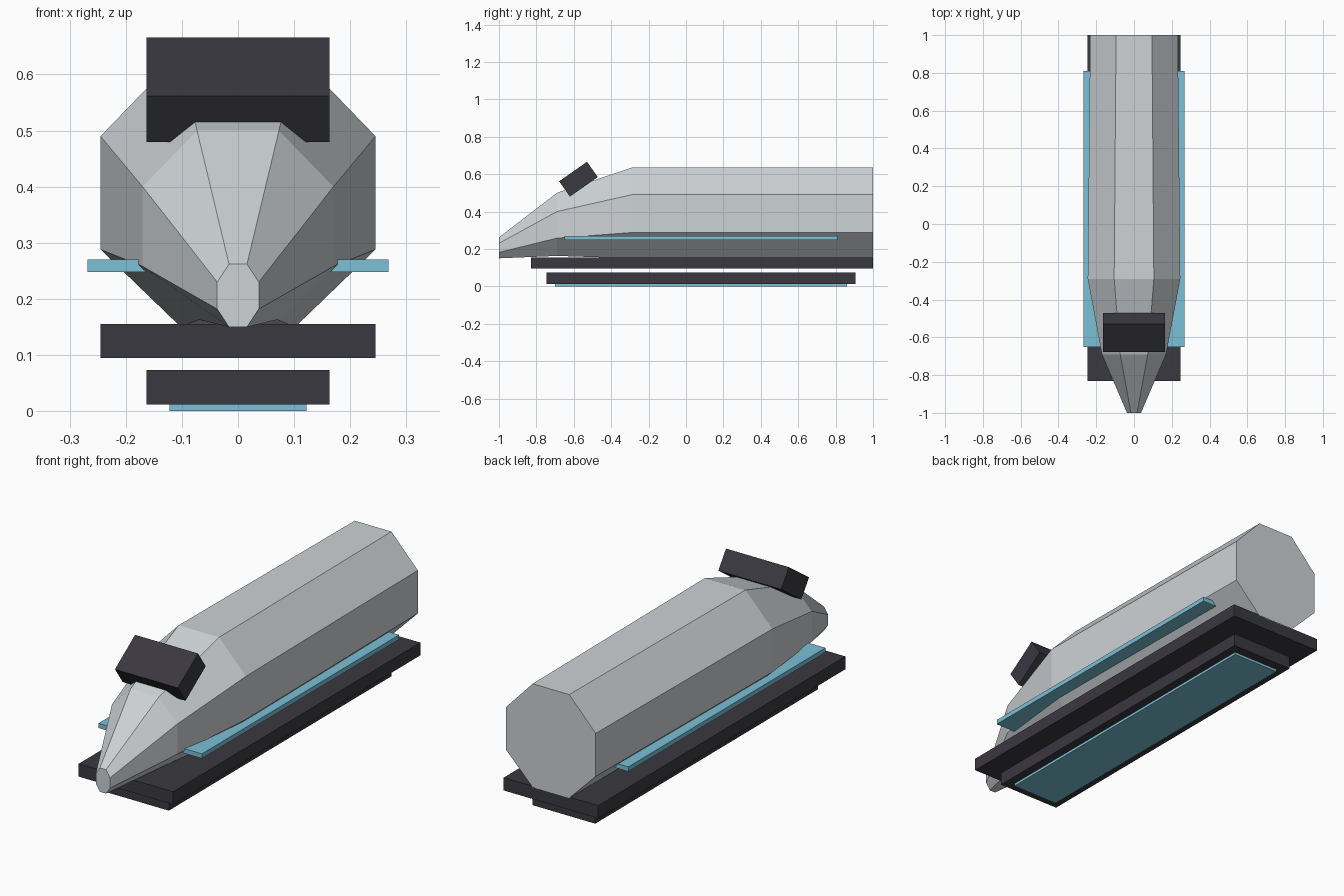
import bpy
import bmesh
import math

cube = bpy.data.objects.get("Cube")
if cube:
    bpy.data.objects.remove(cube, do_unlink=True)


def material(name, rgb):
    mat = bpy.data.materials.new(name)
    mat.use_nodes = True
    mat.diffuse_color = (*rgb, 1)
    mat.node_tree.nodes["Principled BSDF"].inputs["Base Color"].default_value = (*rgb, 1)
    return mat


silver = material("silver grey", (0.61, 0.645, 0.665))
dark = material("dark grey", (0.042, 0.040, 0.050))
blue = material("light blue", (0.20, 0.53, 0.67))


def add_object(name, bm, mat):
    bmesh.ops.recalc_face_normals(bm, faces=bm.faces)
    mesh = bpy.data.meshes.new(name)
    bm.to_mesh(mesh)
    bm.free()
    mesh.materials.append(mat)
    obj = bpy.data.objects.new(name, mesh)
    bpy.context.collection.objects.link(obj)
    return obj


def box(name, mat, x, y, z):
    """Box filling the given (low, high) ranges, with its origin at its centre."""
    bm = bmesh.new()
    bmesh.ops.create_cube(bm, size=1)
    ranges = (x, y, z)
    bmesh.ops.scale(bm, verts=bm.verts, vec=[b - a for a, b in ranges])
    obj = add_object(name, bm, mat)
    obj.location = [(a + b) / 2 for a, b in ranges]
    return obj


# Octagonal hull lofted through sections: y, then right-half corners from top to bottom
sections = [
    (-1.00, [(0.016, 0.262), (0.037, 0.23), (0.037, 0.182), (0.016, 0.15)]),
    (-0.69, [(0.073, 0.50), (0.17, 0.40), (0.17, 0.258), (0.07, 0.163)]),
    (-0.29, [(0.105, 0.635), (0.245, 0.49), (0.245, 0.288), (0.102, 0.15)]),
    (1.00, [(0.095, 0.635), (0.232, 0.49), (0.232, 0.288), (0.095, 0.15)]),
]
bm = bmesh.new()
rings = []
for y, half in sections:
    outline = half + [(-x, z) for x, z in reversed(half)]
    rings.append([bm.verts.new((x, y, z)) for x, z in outline])
for a, b in zip(rings, rings[1:]):
    for i in range(len(a)):
        j = (i + 1) % len(a)
        bm.faces.new((a[i], a[j], b[j], b[i]))
bm.faces.new(rings[0])
bm.faces.new(rings[-1])
add_object("hull", bm, silver)

# Undercarriage plates and glowing belly strip
box("base_plate", dark, (-0.245, 0.245), (-0.83, 1.0), (0.095, 0.155))
box("lower_plate", dark, (-0.163, 0.163), (-0.745, 0.905), (0.012, 0.073))
box("belly_strip", blue, (-0.122, 0.122), (-0.70, 0.86), (0.0, 0.012))

# Side strips
for side, x in (("left", (0.10, 0.268)), ("right", (-0.268, -0.10))):
    box(side + "_side_strip", blue, x, (-0.65, 0.81), (0.248, 0.27))

# Tilted cockpit block on the nose slope
cockpit = box("cockpit_block", dark, (-0.163, 0.163), (-0.666, -0.484), (0.523, 0.623))
cockpit.rotation_euler.x = math.radians(35)
